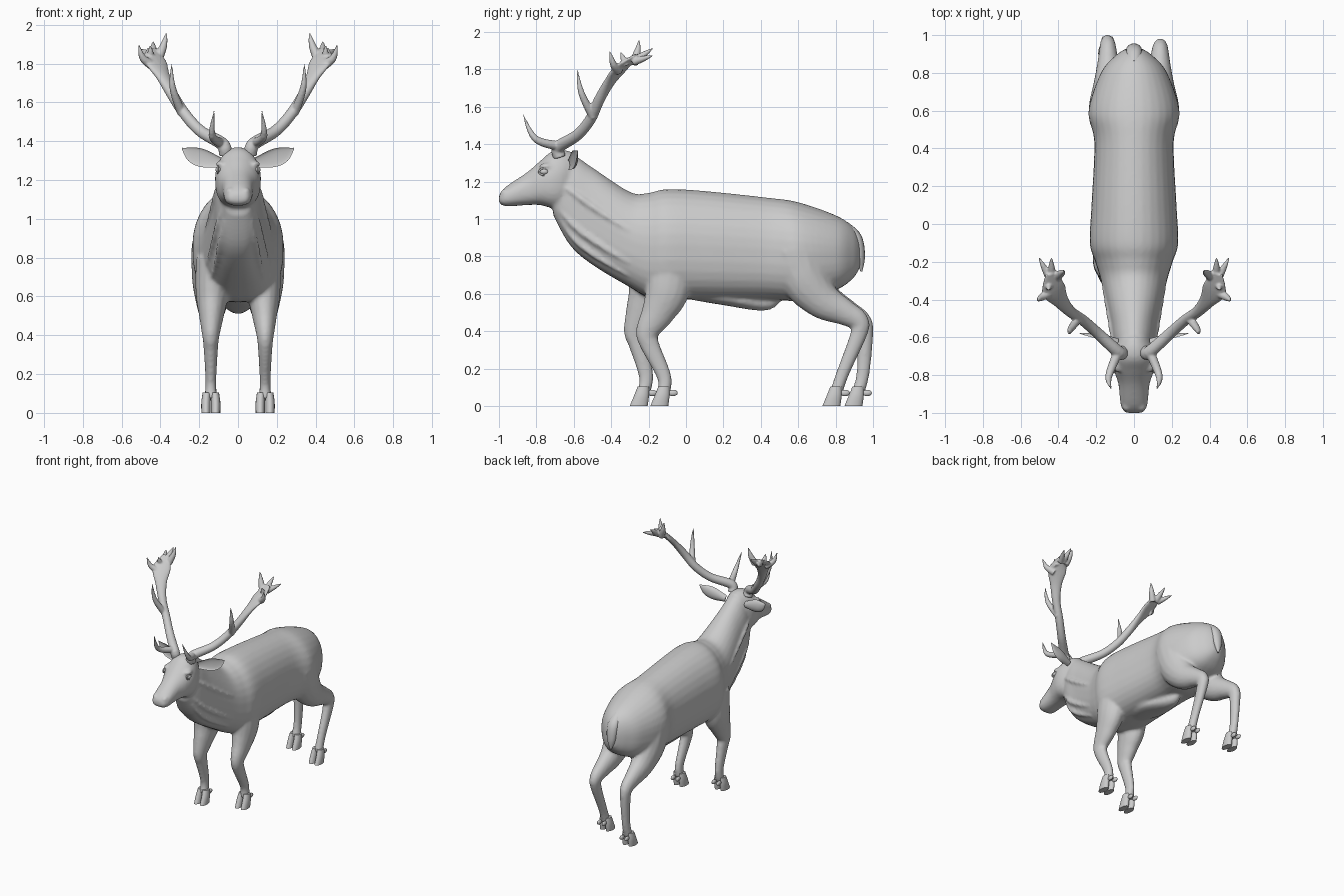
import bpy, bmesh, math
from mathutils import Vector, Matrix

if "Cube" in bpy.data.objects:
    bpy.data.objects.remove(bpy.data.objects["Cube"])


def spline(pts, k=6):
    """Catmull-Rom through tuples of any length."""
    out = []
    for i in range(len(pts) - 1):
        a, b, c, d = (pts[min(max(j, 0), len(pts) - 1)] for j in (i - 1, i, i + 1, i + 2))
        for s in range(k):
            t = s / k
            out.append(tuple(0.5 * (2 * q + (r - p) * t + (2 * p - 5 * q + 4 * r - u) * t * t
                                    + (3 * q - p - 3 * r + u) * t ** 3)
                             for p, q, r, u in zip(a, b, c, d)))
    return out + [tuple(pts[-1])]


def skin(bm, rings):
    """Bridge closed rings of points and cap both ends."""
    rows = [[bm.verts.new(p) for p in ring] for ring in rings]
    n = len(rows[0])
    for a, b in zip(rows, rows[1:]):
        for i in range(n):
            bm.faces.new((a[i], a[(i + 1) % n], b[(i + 1) % n], b[i]))
    bm.faces.new(rows[0])
    bm.faces.new(rows[-1])


def tube(bm, pts, side=(1, 0, 0), n=16, k=6, cup=1.0, axis=None):
    """Elliptical tube along points (x, y, z, radius along side, other radius)."""
    pts = spline(pts, k)
    rings = []
    for i, p in enumerate(pts):
        t = Vector(axis) if axis else Vector(pts[min(i + 1, len(pts) - 1)][:3]) - Vector(pts[max(i - 1, 0)][:3])
        t.normalize()
        a = Vector(side)
        a = (a - t * a.dot(t)).normalized()
        b = t.cross(a)
        ring = []
        for j in range(n):
            w = 2 * math.pi * j / n
            s = math.sin(w)
            ring.append(Vector(p[:3]) + a * max(p[3], .002) * math.cos(w)
                        + b * max(p[4], .002) * s * (cup if s > 0 else 1))
        rings.append(ring)
    skin(bm, rings)


def slices(stations, n=32):
    """Upright cross-sections from (y, top, bottom, half width), fuller below."""
    rings = []
    for y, top, bot, hw in spline(stations):
        ring = []
        for j in range(n):
            c, s = math.cos(2 * math.pi * j / n), math.sin(2 * math.pi * j / n)
            e = 2 / (2.0 if s > 0 else 2.7)
            ring.append(Vector((math.copysign(abs(c) ** e, c) * hw, y,
                                (top + bot) / 2 + math.copysign(abs(s) ** e, s) * (top - bot) / 2)))
        rings.append(ring)
    return rings


def ball(bm, loc, size):
    bmesh.ops.create_uvsphere(bm, u_segments=16, v_segments=10, radius=1,
                              matrix=Matrix.Translation(loc) @ Matrix.Diagonal((*size, 1)))


def finish(name, bm, voxel=0, smooth=4, mirror=False):
    """Make the object, optionally fused by remeshing, optionally with a mirrored twin."""
    for sign in ((1, -1) if mirror else (1,)):
        copy = bm.copy()
        for v in copy.verts:
            v.co.x *= sign
        bmesh.ops.recalc_face_normals(copy, faces=copy.faces)
        me = bpy.data.meshes.new(name)
        copy.to_mesh(me)
        copy.free()
        ob = bpy.data.objects.new(name + (("_right" if sign > 0 else "_left") if mirror else ""), me)
        bpy.context.collection.objects.link(ob)
        if voxel:
            m = ob.modifiers.new("fuse", 'REMESH')
            m.mode, m.voxel_size = 'VOXEL', voxel
            m = ob.modifiers.new("relax", 'SMOOTH')
            m.factor, m.iterations = 0.5, smooth
            bpy.context.view_layer.objects.active = ob
            for m in list(ob.modifiers):
                bpy.ops.object.modifier_apply(modifier=m.name)
    bm.free()


# Trunk and neck
body = bmesh.new()
trunk = slices([
    (.93, .89, .74, .04), (.89, .96, .68, .1), (.8, 1.02, .62, .175), (.6, 1.09, .565, .24),
    (.43, 1.115, .57, .21), (.1, 1.15, .57, .225), (-.1, 1.16, .57, .234), (-.2, 1.14, .58, .205),
    (-.3, 1.145, .635, .175), (-.5, 1.275, .755, .13), (-.62, 1.35, .86, .11), (-.71, 1.32, 1.02, .08)])
skin(body, trunk)

# Mane folds running along the sides of the neck
for j in (1, 28, 30, 15, 20, 18):
    line = [r[j] for r in trunk if -.68 < r[0].y < -.28]
    last = len(line) - 1
    tube(body, [(*p, *[.004 + .013 * math.sin(math.pi * i / last)] * 2) for i, p in enumerate(line)], k=1, n=10)

# Head with brows and nostrils
skin(body, slices([
    (-.6, 1.355, 1.1, .08), (-.66, 1.37, 1.06, .11), (-.72, 1.36, 1.06, .118), (-.78, 1.31, 1.075, .105),
    (-.85, 1.25, 1.075, .082), (-.96, 1.175, 1.068, .07), (-1, 1.13, 1.085, .045)]))
for s in (1, -1):
    ball(body, (s * .088, -.745, 1.282), (.026, .04, .018))
    ball(body, (s * .04, -.965, 1.14), (.024, .028, .022))

# Belly sheath
tube(body, [(0, .02, .59, .06, .02), (0, .2, .575, .1, .035), (0, .42, .555, .05, .045), (0, .5, .58, .02, .015)])

# Legs: (height, radius across, fore-aft centre of the right leg, of the left leg)
front = [(.8, .09, -.08, -.18), (.62, .085, -.1, -.19), (.5, .064, -.15, -.235), (.4, .045, -.205, -.27),
         (.33, .037, -.195, -.255), (.16, .028, -.118, -.213), (.07, .034, -.118, -.228)]
hind = [(.84, .115, .58, .58), (.68, .105, .635, .64), (.565, .08, .73, .74), (.5, .056, .85, .86),
        (.455, .044, .922, .935), (.39, .036, .925, .957), (.18, .028, .84, .947), (.07, .034, .802, .92)]
feet = []
for place, rows, depth in (("front", front, 1.4), ("hind", hind, 1.25)):
    for s, name in ((1, "right"), (-1, "left")):
        path = []
        for z, r, *y in rows:
            x = .14 - .03 * max(0, z - .4)
            path.append((s * x, y[s < 0], z, r, r * (depth if z > .1 else 1)))
        tube(body, path)
        feet.append((f"{place}_{name}_hoof", s, path[-1][1]))
finish("body_head_and_legs", body, voxel=.011, smooth=4)

# Cloven hooves and dewclaws
for name, s, y in feet:
    bm = bmesh.new()
    for d in (-1, 1):
        x = s * .14 + d * .025
        tube(bm, [(x - d * .004, y, .105, .021, .03), (x, y - .01, .055, .024, .04),
                  (x, y - .025, 0, .024, .048)], axis=(0, 0, 1))
        ball(bm, (x - d * .004, y + .048, .07), (.012, .026, .017))
    finish(name, bm)

# Tail
bm = bmesh.new()
tube(bm, [(0, .85, .97, .03, .02), (0, .91, .9, .042, .03), (0, .93, .8, .035, .027), (0, .938, .72, .005, .005)])
finish("tail", bm)

# Ears, cupped towards the front
bm = bmesh.new()
tube(bm, [(.09, -.63, 1.29, .025, .025), (.18, -.61, 1.312, .046, .028), (.24, -.595, 1.333, .038, .018),
          (.288, -.58, 1.364, .003, .003)], side=(0, 0, 1), cup=-.35)
finish("ear", bm, mirror=True)

# Eyes with lids
bm = bmesh.new()
ball(bm, (.098, -.758, 1.253), (.018, .024, .016))
turns = [math.pi * i / 6 for i in range(13)]
tube(bm, [(.104, -.758 + .028 * math.cos(a), 1.253 + .018 * math.sin(a), .005, .005) for a in turns], n=8, k=2)
finish("eye", bm, mirror=True)

# Antlers: beam widening into a palm
bm = bmesh.new()
palm = (-.7, .7, .2)
tube(bm, [(.065, -.675, 1.33, .034, .034), (.08, -.68, 1.385, .034, .034), (.19, -.58, 1.45, .03, .03),
          (.27, -.51, 1.535, .029, .029), (.335, -.465, 1.635, .03, .028), (.385, -.41, 1.73, .042, .022),
          (.425, -.345, 1.81, .066, .018), (.44, -.26, 1.875, .03, .01)], side=palm)

# Tines: base, tip, base radius and the bow of the middle
for base, tip, r, bow in [
        ((.085, -.68, 1.39), (.122, -.872, 1.56), .026, (.03, -.03, -.045)),
        ((.29, -.495, 1.545), (.342, -.582, 1.8), .024, (.02, -.02, 0)),
        ((.44, -.36, 1.79), (.512, -.408, 1.9), .026, (.015, -.005, -.015)),
        ((.45, -.32, 1.82), (.452, -.35, 1.895), .022, (0, 0, 0)),
        ((.41, -.28, 1.83), (.368, -.25, 1.96), .026, (-.006, .005, 0)),
        ((.435, -.28, 1.84), (.438, -.175, 1.915), .024, (0, 0, 0)),
        ((.45, -.28, 1.84), (.505, -.175, 1.875), .022, (0, 0, 0))]:
    mid = (Vector(base) + Vector(tip)) / 2 + Vector(bow)
    tube(bm, [(*base, r, r), (*mid, .72 * r, .72 * r), (*tip, .003, .003)], side=palm, n=12)
finish("antler", bm, voxel=.006, smooth=2, mirror=True)

# Smooth shading with crisp hoof edges
bpy.ops.object.select_all(action='SELECT')
bpy.ops.object.shade_smooth_by_angle(angle=math.radians(50))
